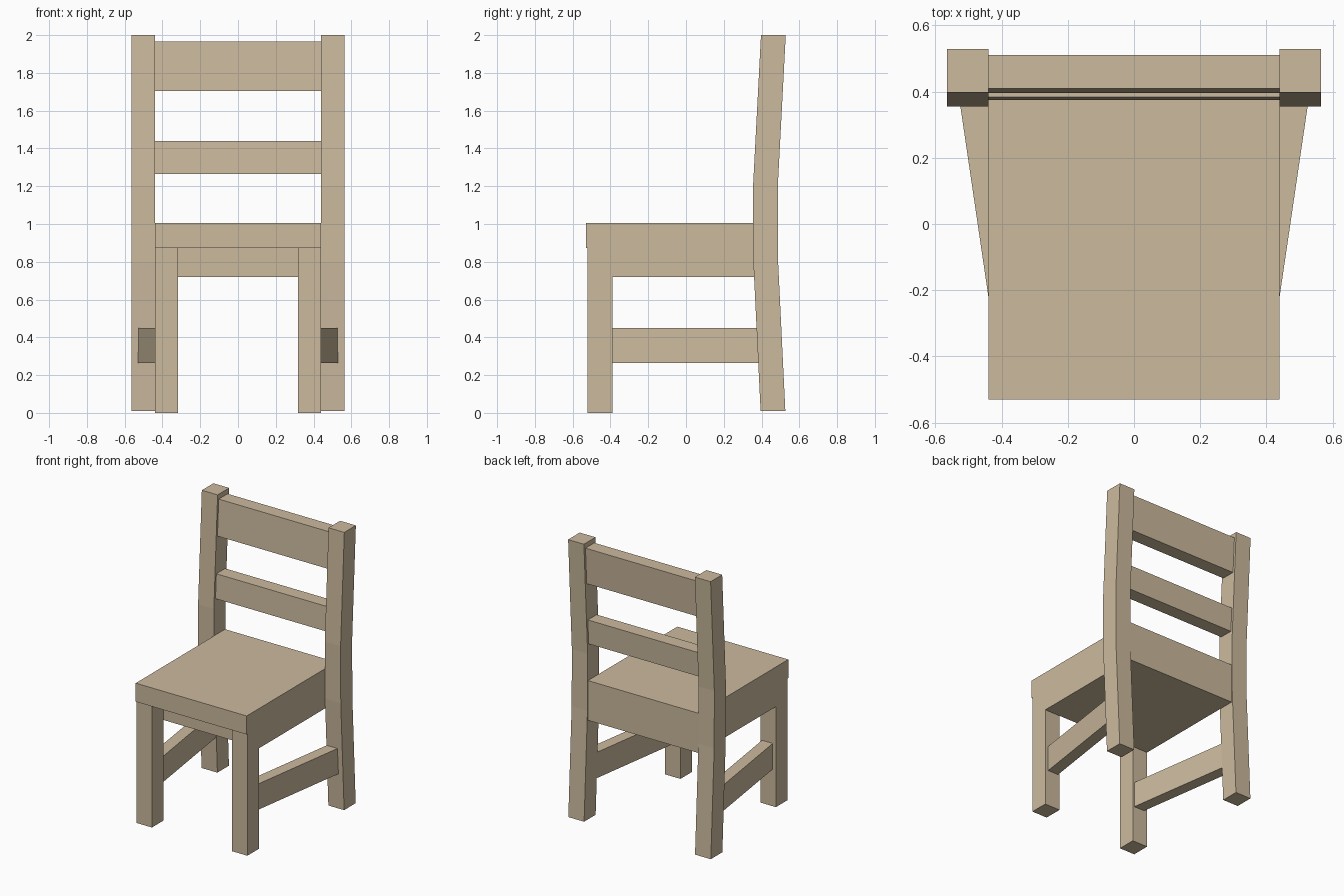
import bpy
import bmesh

if "Cube" in bpy.data.objects:
    bpy.data.objects.remove(bpy.data.objects["Cube"])

wood = bpy.data.materials.new("light wood")
wood.diffuse_color = (0.60, 0.49, 0.34, 1.0)
wood.use_nodes = True
wood.node_tree.nodes["Principled BSDF"].inputs["Base Color"].default_value = wood.diffuse_color


def finish(name, bm):
    bmesh.ops.recalc_face_normals(bm, faces=bm.faces)
    mesh = bpy.data.meshes.new(name)
    bm.to_mesh(mesh)
    bm.free()
    mesh.materials.append(wood)
    obj = bpy.data.objects.new(name, mesh)
    bpy.context.collection.objects.link(obj)
    return obj


def extrude(name, points, offset):
    """Extrude a flat polygon along an offset vector."""
    bm = bmesh.new()
    face = bm.faces.new([bm.verts.new(p) for p in points])
    moved = bmesh.ops.extrude_face_region(bm, geom=[face], use_keep_orig=True)["geom"]
    verts = [g for g in moved if isinstance(g, bmesh.types.BMVert)]
    bmesh.ops.translate(bm, verts=verts, vec=offset)
    return finish(name, bm)


def side_profile(name, x0, x1, yz):
    """Extrude a y-z outline across x."""
    return extrude(name, [(x0, y, z) for y, z in yz], (x1 - x0, 0, 0))


def box(name, x0, x1, y0, y1, z0, z1):
    return side_profile(name, x0, x1, [(y0, z0), (y1, z0), (y1, z1), (y0, z1)])


# Seat board and the solid apron under it
box("seat", -0.44, 0.44, -0.53, 0.482, 0.872, 1.005)
box("apron", -0.44, 0.44, -0.39, 0.482, 0.72, 0.872)

# Bent back posts: front edge (y, z) from bottom to top
POST = [(0.395, 0.01), (0.357, 0.79), (0.355, 1.2), (0.397, 2.0)]
DEPTH = 0.131
post_outline = POST + [(y + DEPTH, z) for y, z in reversed(POST)]

for side, s in (("left", -1), ("right", 1)):
    side_profile(side + "_back_post", s * 0.44, s * 0.565, post_outline)
    box(side + "_front_leg", s * 0.317, s * 0.44, -0.522, -0.39, 0.0, 0.872)
    # Splayed side stretcher running from front leg to back post
    plan = [(0.406, -0.45), (0.534, 0.42), (0.449, 0.42), (0.321, -0.45)]
    extrude(side + "_stretcher", [(s * x, y, 0.265) for x, y in plan], (0, 0, 0.185))

# Tilted back slats
for name, y0, z0, y1, z1 in (("upper_slat", 0.396, 1.705, 0.410, 1.965),
                             ("lower_slat", 0.374, 1.265, 0.383, 1.44)):
    side_profile(name, -0.44, 0.44,
                 [(y0, z0), (y0 + 0.1, z0), (y1 + 0.1, z1), (y1, z1)])
